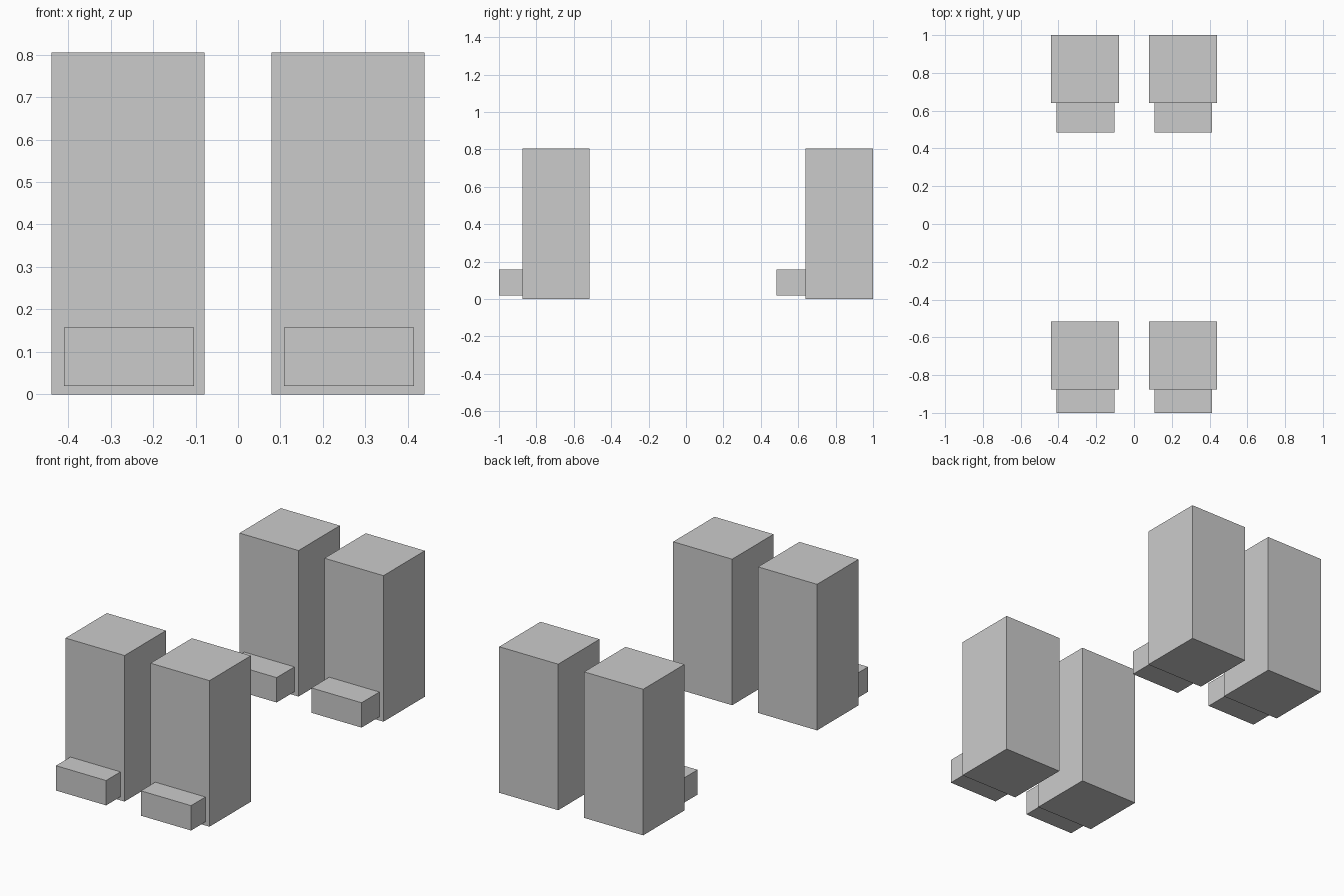
import bpy

if "Cube" in bpy.data.objects:
    bpy.data.objects.remove(bpy.data.objects["Cube"])


def box(name, lo, hi):
    """Axis-aligned box between two corners."""
    centre = [(a + b) / 2 for a, b in zip(lo, hi)]
    bpy.ops.mesh.primitive_cube_add(size=1, location=centre)
    obj = bpy.context.object
    obj.name = name
    obj.scale = [b - a for a, b in zip(lo, hi)]
    bpy.ops.object.transform_apply(location=False, rotation=False, scale=True)
    return obj


LEG_HALF, LEG_HEIGHT = 0.18, 0.805
TOE_HALF, TOE_BOTTOM, TOE_TOP = 0.153, 0.02, 0.157
EMBED = 0.02  # toe overlap into the leg

# row name, toe tip y, leg front y, leg back y
rows = [("front", -1.0, -0.875, -0.515),
        ("back", 0.485, 0.64, 1.0)]

for row, tip, y0, y1 in rows:
    for side, x in (("left", -0.259), ("right", 0.259)):
        # Tall square leg
        box(f"{row}_{side}_leg", (x - LEG_HALF, y0, 0), (x + LEG_HALF, y1, LEG_HEIGHT))
        # Low toe block on the front of the foot
        tx = x + 0.002
        box(f"{row}_{side}_toe", (tx - TOE_HALF, tip, TOE_BOTTOM),
            (tx + TOE_HALF, y0 + EMBED, TOE_TOP))
